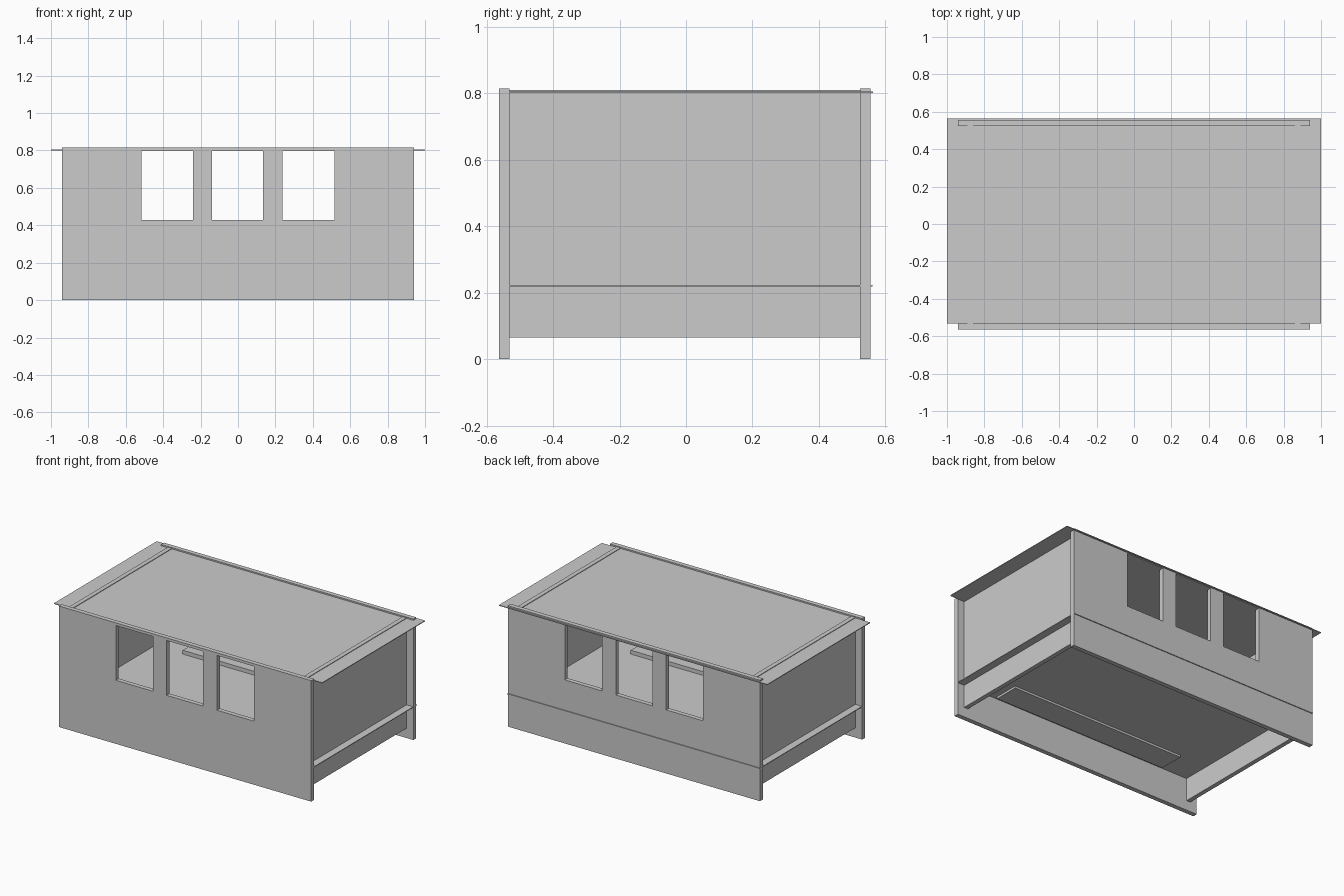
import bpy, bmesh

if "Cube" in bpy.data.objects:
    bpy.data.objects.remove(bpy.data.objects["Cube"])


def finish(bm, name):
    bmesh.ops.recalc_face_normals(bm, faces=bm.faces[:])
    mesh = bpy.data.meshes.new(name)
    bm.to_mesh(mesh)
    bm.free()
    obj = bpy.data.objects.new(name, mesh)
    bpy.context.collection.objects.link(obj)
    return obj


def box(name, x0, x1, y0, y1, z0, z1):
    bm = bmesh.new()
    bmesh.ops.create_cube(bm, size=1)
    for v in bm.verts:
        v.co = (x1 if v.co.x > 0 else x0,
                y1 if v.co.y > 0 else y0,
                z1 if v.co.z > 0 else z0)
    return finish(bm, name)


def window_wall(name, y0, y1):
    """Upright panel made as a grid with the window cells left open, then thickened."""
    xs = [-0.94, -0.517, -0.24, -0.138, 0.135, 0.237, 0.515, 0.94]
    zs = [0, 0.428, 0.797, 0.815]
    bm = bmesh.new()
    grid = [[bm.verts.new((x, y0, z)) for z in zs] for x in xs]
    for i in range(len(xs) - 1):
        for j in range(len(zs) - 1):
            if j == 1 and i % 2 == 1:
                continue
            bm.faces.new((grid[i][j], grid[i + 1][j],
                          grid[i + 1][j + 1], grid[i][j + 1]))
    out = bmesh.ops.extrude_face_region(bm, geom=bm.faces[:], use_keep_orig=True)
    for v in out["geom"]:
        if isinstance(v, bmesh.types.BMVert):
            v.co.y = y1
    # merge coplanar cells so the panels stay clean
    bmesh.ops.recalc_face_normals(bm, faces=bm.faces[:])
    bmesh.ops.dissolve_limit(bm, angle_limit=0.01, verts=bm.verts[:], edges=bm.edges[:])
    return finish(bm, name)


# long walls with three windows each
window_wall("front_wall", -0.563, -0.532)
window_wall("back_wall", 0.524, 0.555)

# recessed end walls
for side, s in (("left", -1), ("right", 1)):
    a, b = sorted((s * 0.86, s * 0.89))
    box(side + "_end_wall", a, b, -0.532, 0.524, 0.066, 0.81)

# thin roof and floor sheets
box("roof", -1, 1, -0.532, 0.563, 0.801, 0.806)
box("floor", -0.94, 0.94, -0.532, 0.561, 0.219, 0.224)

# low benches set through the floor along both long walls
box("front_bench", -0.65, 0.65, -0.51, -0.34, 0.205, 0.25)
box("back_bench", -0.65, 0.65, 0.34, 0.51, 0.205, 0.25)
